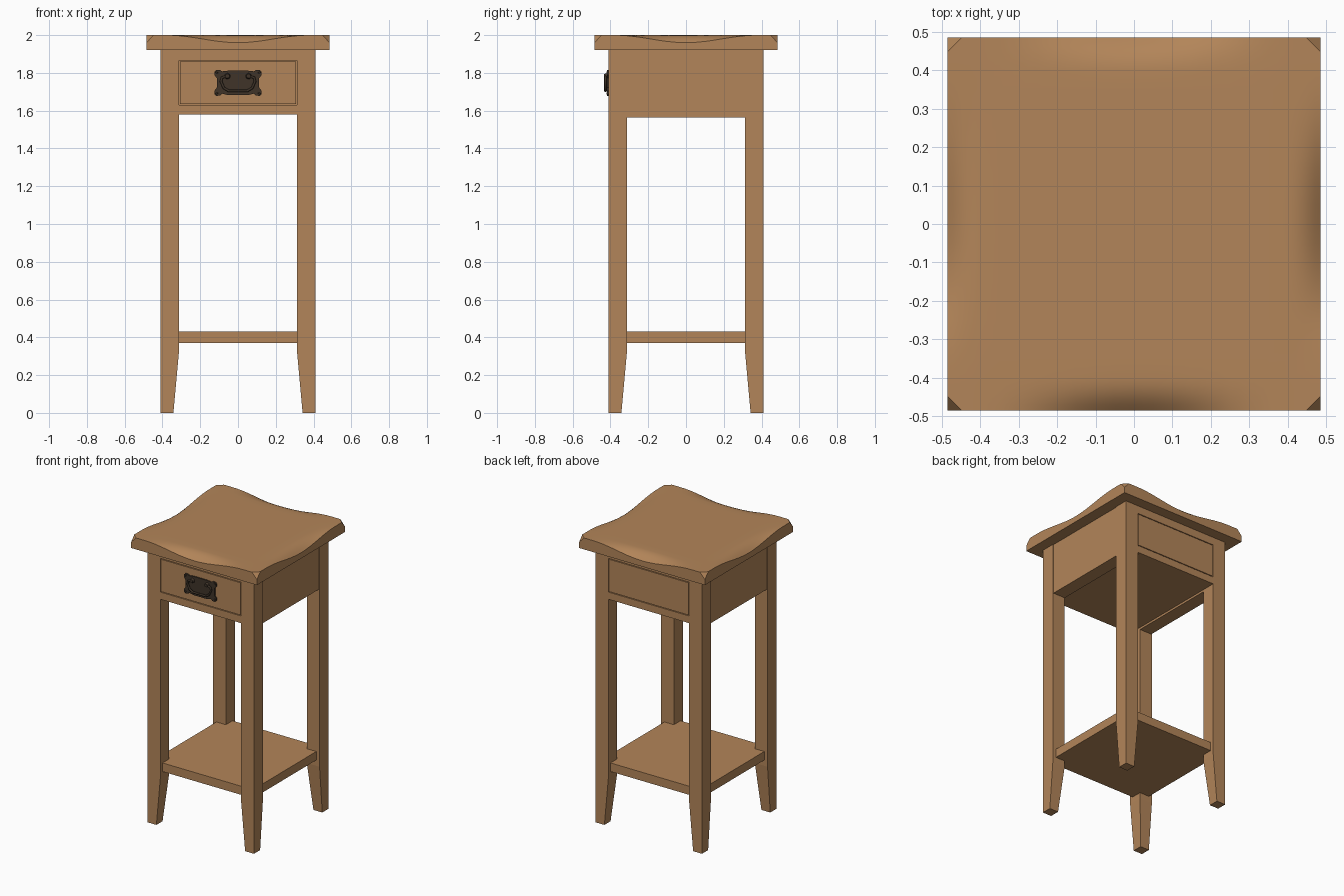
import bpy, bmesh, math
from mathutils import Vector

if "Cube" in bpy.data.objects:
    bpy.data.objects.remove(bpy.data.objects["Cube"])


def material(name, rgb):
    m = bpy.data.materials.new(name)
    m.diffuse_color = (*rgb, 1)
    m.use_nodes = True
    m.node_tree.nodes["Principled BSDF"].inputs["Base Color"].default_value = m.diffuse_color
    return m


WOOD = material("warm_wood", (0.45, 0.235, 0.10))
METAL = material("dark_bronze", (0.05, 0.034, 0.022))


def finish(name, bm, mat, smooth=False):
    bmesh.ops.recalc_face_normals(bm, faces=bm.faces)
    me = bpy.data.meshes.new(name)
    bm.to_mesh(me)
    bm.free()
    me.materials.append(mat)
    ob = bpy.data.objects.new(name, me)
    bpy.context.collection.objects.link(ob)
    if smooth:
        bpy.ops.object.select_all(action='DESELECT')
        bpy.context.view_layer.objects.active = ob
        ob.select_set(True)
        bpy.ops.object.shade_smooth_by_angle(angle=math.radians(30))
    return ob


def box(name, lo, hi, mat=WOOD):
    bm = bmesh.new()
    bmesh.ops.create_cube(bm, size=1)
    for v in bm.verts:
        v.co = Vector([lo[i] if v.co[i] < 0 else hi[i] for i in range(3)])
    return finish(name, bm, mat)


# Table top: edges scooped at mid-side, upper corners chamfered
def table_top():
    half = [0.0, 0.05, 0.1, 0.15, 0.2, 0.25, 0.3, 0.35, 0.4, 0.42, 0.44, 0.455, 0.47, 0.485]
    cs = [-c for c in reversed(half[1:])] + half

    def dip(a, b):
        edge = max(0, (abs(a) - 0.40) / 0.085) ** 2
        along = 0.5 + 0.5 * math.cos(math.pi * min(1, abs(b) / 0.38))
        return 0.04 * edge * along

    bm = bmesh.new()
    grid = [[bm.verts.new((x, y, 2 - dip(x, y) - dip(y, x))) for y in cs] for x in cs]
    for i in range(len(cs) - 1):
        for j in range(len(cs) - 1):
            bm.faces.new((grid[i][j], grid[i + 1][j], grid[i + 1][j + 1], grid[i][j + 1]))
    ext = bmesh.ops.extrude_face_region(bm, geom=bm.faces[:])
    for v in ext["geom"]:
        if isinstance(v, bmesh.types.BMVert):
            v.co.z = 1.92
    for sx in (-1, 1):
        for sy in (-1, 1):
            cut = bmesh.ops.bisect_plane(
                bm, geom=bm.verts[:] + bm.edges[:] + bm.faces[:], dist=1e-5,
                plane_co=(0.485 * sx, 0.448 * sy, 2), plane_no=(sx, sy, 0.9), clear_outer=True)
            edges = [e for e in cut["geom_cut"] if isinstance(e, bmesh.types.BMEdge)]
            bmesh.ops.holes_fill(bm, edges=edges, sides=0)
    finish("table_top", bm, WOOD, True)


table_top()


# Legs: square posts with the two inner faces tapered at the foot
def leg(name, sx, sy):
    bm = bmesh.new()
    rings = []
    for z, inner in ((0, 0.342), (0.33, 0.312), (1.92, 0.312)):
        pts = ((0.41, 0.41), (inner, 0.41), (inner, inner), (0.41, inner))
        rings.append([bm.verts.new((sx * x, sy * y, z)) for x, y in pts])
    for a, b in zip(rings, rings[1:]):
        for i in range(4):
            j = (i + 1) % 4
            bm.faces.new((a[i], a[j], b[j], b[i]))
    bm.faces.new(rings[0])
    bm.faces.new(rings[-1])
    finish(name, bm, WOOD)


for sx, side in ((-1, "left"), (1, "right")):
    for sy, end in ((-1, "front"), (1, "back")):
        leg(f"{end}_{side}_leg", sx, sy)
    # Side apron panels
    xs = sorted((sx * 0.312, sx * 0.405))
    box(f"{side}_apron", (xs[0], -0.312, 1.565), (xs[1], 0.312, 1.92))

# Lower shelf
box("lower_shelf", (-0.385, -0.385, 0.37), (0.385, 0.385, 0.43))

# Drawer case, rails and drawer faces (front and back alike)
box("drawer_case", (-0.312, -0.395, 1.58), (0.312, 0.395, 1.92))
for s, end in ((-1, "front"), (1, "back")):
    y0, y1 = sorted((s * 0.39, s * 0.41))
    box(f"{end}_top_rail", (-0.312, y0, 1.865), (0.312, y1, 1.92))
    box(f"{end}_bottom_rail", (-0.312, y0, 1.58), (0.312, y1, 1.63))
    box(f"{end}_drawer_face", (-0.307, y0, 1.635), (0.307, y1, 1.86))


# Handle back plate: shaped outline, mirrored left to right
def back_plate():
    right = [(0.05, 1.682), (0.085, 1.69), (0.095, 1.68), (0.115, 1.678), (0.125, 1.688),
             (0.125, 1.705), (0.112, 1.722), (0.112, 1.772), (0.125, 1.788), (0.125, 1.805),
             (0.115, 1.815), (0.095, 1.815), (0.085, 1.808), (0.05, 1.812)]
    outline = right + [(-x, z) for x, z in reversed(right)]
    bm = bmesh.new()
    f = bm.faces.new([bm.verts.new((x, -0.409, z)) for x, z in outline])
    ext = bmesh.ops.extrude_face_region(bm, geom=[f])
    for v in ext["geom"]:
        if isinstance(v, bmesh.types.BMVert):
            v.co.y = -0.418
    finish("handle_back_plate", bm, METAL)


back_plate()


# Swinging bail: a swept tube
def bail():
    right = [(0.058, 1.782), (0.085, 1.775), (0.09, 1.755), (0.075, 1.72), (0.05, 1.705)]
    pts = right + [(-x, z) for x, z in reversed(right)]
    cu = bpy.data.curves.new("handle_bail", 'CURVE')
    cu.dimensions = '3D'
    cu.bevel_depth = 0.007
    cu.bevel_resolution = 2
    cu.use_fill_caps = True
    sp = cu.splines.new('POLY')
    sp.points.add(len(pts) - 1)
    for p, (x, z) in zip(sp.points, pts):
        p.co = (x, -0.426, z, 1)
    cu.materials.append(METAL)
    bpy.context.collection.objects.link(bpy.data.objects.new("handle_bail", cu))


bail()


# Round bosses for the bail and small corner screws
def stud(name, x, z, r, depth):
    bm = bmesh.new()
    bmesh.ops.create_cone(bm, cap_ends=True, segments=16, radius1=r, radius2=r * 0.7, depth=depth)
    for v in bm.verts:
        v.co = Vector((x + v.co.x, -0.416 - (v.co.z + depth / 2), z + v.co.y))
    finish(name, bm, METAL, True)


for s, side in ((-1, "left"), (1, "right")):
    stud(f"{side}_boss", s * 0.056, 1.783, 0.016, 0.019)
    stud(f"{side}_upper_screw", s * 0.112, 1.802, 0.007, 0.006)
    stud(f"{side}_lower_screw", s * 0.112, 1.691, 0.007, 0.006)
